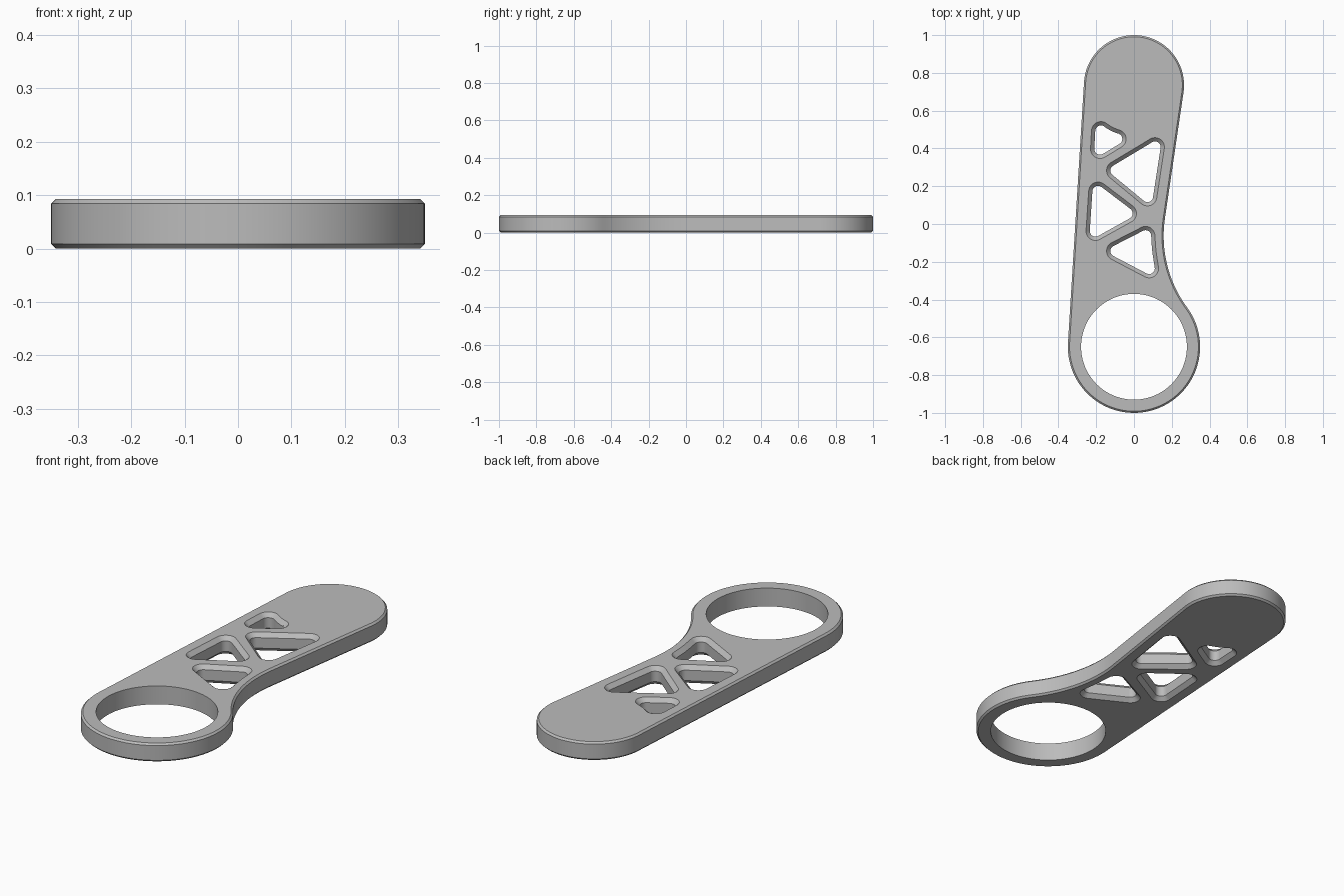
import bpy, bmesh
from math import acos, atan2, ceil, cos, hypot, pi, radians, sin

if "Cube" in bpy.data.objects:
    bpy.data.objects.remove(bpy.data.objects["Cube"], do_unlink=True)

HEIGHT = 0.093
EDGE = 0.009      # chamfer on the outer rim
POCKET = 0.02     # chamfer on the truss openings
OVER = 0.003      # cutter overshoot
CORNER = 0.03     # corner radius of the openings

ring = (0, -0.65, 0.35)
tip = (0, 0.735, 0.265)
waist = (0.797, -0.063, -0.64)   # negative radius: concave arc


def belt(circles, grow=0.0):
    """Counter-clockwise outline of tangent lines and arcs round the circles."""
    n = len(circles)
    leave = []
    for i, (x, y, r) in enumerate(circles):
        x2, y2, r2 = circles[(i + 1) % n]
        ratio = (r - r2) / hypot(x2 - x, y2 - y)
        leave.append(atan2(y2 - y, x2 - x) - acos(max(-1, min(1, ratio))))
    points = []
    for i, (x, y, r) in enumerate(circles):
        start = leave[i - 1]
        sweep = (leave[i] - start) % (2 * pi)
        if r < 0:
            sweep -= 2 * pi
        steps = max(2, ceil(abs(sweep) / radians(4 if r > 0 else 2)))
        for k in range(steps + 1):
            a = start + sweep * k / steps
            points.append((x + (r + grow) * cos(a), y + (r + grow) * sin(a)))
    return points


def add_prism(bm, sections):
    """Closed solid through (outline, z) sections."""
    loops = [[bm.verts.new((x, y, z)) for x, y in outline] for outline, z in sections]
    bm.faces.new(loops[0][::-1])
    bm.faces.new(loops[-1])
    for low, high in zip(loops, loops[1:]):
        for i in range(len(low)):
            bm.faces.new((low[i - 1], low[i], high[i], high[i - 1]))


def make_object(name, bm):
    bmesh.ops.remove_doubles(bm, verts=bm.verts, dist=0.0002)
    bmesh.ops.recalc_face_normals(bm, faces=bm.faces)
    mesh = bpy.data.meshes.new(name)
    bm.to_mesh(mesh)
    bm.free()
    obj = bpy.data.objects.new(name, mesh)
    bpy.context.collection.objects.link(obj)
    return obj


# Plate: round ring end, round tip, concave waist on one side
outline = [ring, waist, tip]
bm = bmesh.new()
add_prism(bm, [(belt(outline, -EDGE), 0), (belt(outline), EDGE),
               (belt(outline), HEIGHT - EDGE), (belt(outline, -EDGE), HEIGHT)])
plate = make_object("handle_plate", bm)

# Truss openings, two of them following the tip and waist arcs
c = CORNER
openings = [
    [(-0.18, 0.397, c), (-0.092, 0.45, c), (0, 0.735, -0.27), (-0.175, 0.492, c)],
    [(-0.095, 0.283, c), (0.071, 0.146, c), (0.111, 0.407, c)],
    [(-0.204, -0.037, c), (-0.037, 0.056, c), (-0.19, 0.172, c)],
    [(-0.095, -0.143, c), (0.08, -0.235, c), (0.797, -0.063, -0.705), (0.061, -0.063, c)],
]
bm = bmesh.new()
for shape in openings:
    wide, narrow = belt(shape, POCKET + OVER), belt(shape)
    add_prism(bm, [(wide, -OVER), (narrow, POCKET),
                   (narrow, HEIGHT - POCKET), (wide, HEIGHT + OVER)])

# Straight bore through the ring end
bore = [(0.28 * cos(2 * pi * i / 96), ring[1] + 0.28 * sin(2 * pi * i / 96))
        for i in range(96)]
add_prism(bm, [(bore, -0.05), (bore, HEIGHT + 0.05)])
cutter = make_object("opening_cutter", bm)
cutter.hide_render = True

# Cut the openings
cut = plate.modifiers.new("openings", 'BOOLEAN')
cut.operation = 'DIFFERENCE'
cut.solver = 'EXACT'
cut.object = cutter
bpy.context.view_layer.objects.active = plate
plate.select_set(True)
bpy.ops.object.modifier_apply(modifier=cut.name)
bpy.data.objects.remove(cutter, do_unlink=True)

# Grey finish
grey = bpy.data.materials.new("plain_grey")
grey.use_nodes = True
colour = (0.5, 0.5, 0.5, 1)
grey.diffuse_color = colour
grey.node_tree.nodes["Principled BSDF"].inputs["Base Color"].default_value = colour
plate.data.materials.clear()
plate.data.materials.append(grey)
bpy.ops.object.shade_smooth_by_angle(angle=radians(30))
